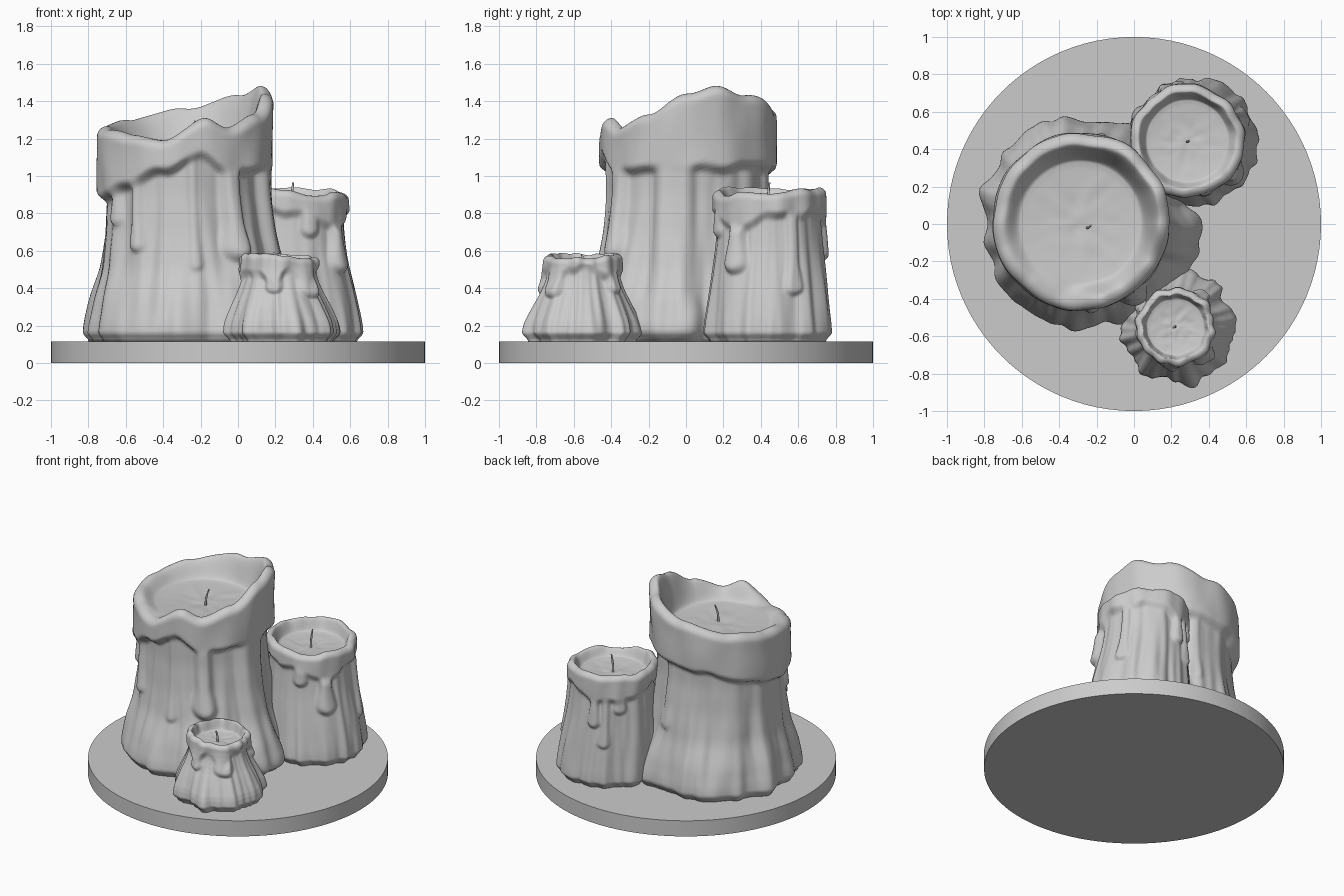
import bpy, bmesh, math
from mathutils import Vector, noise

if "Cube" in bpy.data.objects:
    bpy.data.objects.remove(bpy.data.objects["Cube"])

Z0 = 0.115   # top of the plate
SEG = 176    # columns around each candle


def smooth(t):
    t = max(0.0, min(1.0, t))
    return t * t * (3 - 2 * t)


def interp(keys, x):
    for (a, va), (b, vb) in zip(keys, keys[1:]):
        if x <= b:
            return va + (vb - va) * smooth((x - a) / (b - a)) if x > a else va
    return keys[-1][1]


def linear(keys, x):
    for (a, va), (b, vb) in zip(keys, keys[1:]):
        if x <= b:
            return va + (vb - va) * max(0, (x - a) / (b - a))
    return keys[-1][1]


def around(keys, deg):
    # heights given at angles, wrapping round the circle
    k = [(keys[-1][0] - 360, keys[-1][1])] + keys + [(keys[0][0] + 360, keys[0][1])]
    return interp(k, deg)


def candle(name, foot, top, profile, rim, low, lip, drips, pool, floor, flute, seed):
    size = profile[-1][1]

    def outer(deg, z):
        a = math.radians(deg)
        c, s = math.cos(a), math.sin(a)
        # soft profile by averaging neighbouring heights
        r = sum(linear(profile, z + d) for d in (-.03, 0, .03)) / 3
        r -= 0.035 * (1 - smooth((z - Z0) / 0.05))
        zl = around(low, deg) + 0.025 * noise.noise(Vector((c * 3, s * 3, seed + 9)))
        on_lip = smooth((z - zl) / 0.06)
        # vertical runs of wax on the shaft, stronger toward the foot
        down = 1 - smooth((z - Z0) / (zl - Z0))
        n = noise.noise(Vector((c * 3.6, s * 3.6, z * 1.1 + seed)))
        n += 0.5 * noise.noise(Vector((c * 7, s * 7, z * 2.2 + seed)))
        r += flute * n * (0.35 + 0.65 * down) * (1 - on_lip)
        # thick lip with gentle dents
        r += on_lip * (lip + 0.018 * noise.noise(Vector((c * 3, s * 3, z * 3 + seed))))
        # hanging drips
        extra = 0
        for ang, end, w, h in drips:
            d = ((deg - ang + 180) % 360 - 180) * math.pi / 180 * size
            below = max(0, end + w - z)
            wide = w * (1 - 0.3 * smooth((z - end - w) / 0.15))
            q = (d * d + below * below) / (wide * wide)
            if q < 2.2:
                extra = max(extra, h * (1 - smooth(q / 2.2)) * (1 - on_lip))
        return r + extra

    body_rings, crest_rings, bowl_rings, floor_rings = 72, 7, 12, 8
    bm = bmesh.new()
    rings = [[] for _ in range(body_rings + crest_rings + bowl_rings + floor_rings)]
    zmax = max(v for _, v in rim)
    cr = size * 0.09 + 0.015
    for i in range(SEG):
        deg = 360 * i / SEG
        a = math.radians(deg)
        c, s = math.cos(a), math.sin(a)
        zt = around(rim, deg) + 0.012 * noise.noise(Vector((c * 3, s * 3, seed + 4)))
        pts = []
        # outside wall
        for j in range(body_rings):
            z = Z0 + (zt - cr - Z0) * j / (body_rings - 1)
            pts.append((outer(deg, z), z))
        re = pts[-1][0]
        # rounded crest
        for j in range(1, crest_rings + 1):
            b = math.pi / 2 * j / crest_rings
            pts.append((re - cr * (1 - math.cos(b)), zt - cr + cr * math.sin(b)))
        rc = re - cr
        # inner wall of the bowl
        for j in range(1, bowl_rings + 1):
            t = j / bowl_rings
            pts.append((rc + (pool - rc) * t, zt + (floor + .015 - zt) * smooth(t)))
        # melted pool
        for j in range(1, floor_rings + 1):
            t = 1 - j / (floor_rings + 0.6)
            z = floor + .015 * t * t
            z += 0.012 * (1 - t) * noise.noise(Vector((c * t * 4, s * t * 4, seed)))
            pts.append((pool * t, z))
        for ring, (r, z) in zip(rings, pts):
            f = smooth((z - Z0) / (zmax - Z0) * 1.4)
            x = foot[0] + (top[0] - foot[0]) * f
            y = foot[1] + (top[1] - foot[1]) * f
            ring.append(bm.verts.new((x + r * c, y + r * s, z)))
    for lo, hi in zip(rings, rings[1:]):
        for i in range(SEG):
            k = (i + 1) % SEG
            bm.faces.new((lo[i], lo[k], hi[k], hi[i]))
    bm.faces.new(rings[-1])
    bm.faces.new(rings[0][::-1])
    for f in bm.faces:
        f.smooth = True
    me = bpy.data.meshes.new(name)
    bm.to_mesh(me)
    bm.free()
    bpy.context.collection.objects.link(bpy.data.objects.new(name, me))


def wick(name, x, y, z, h, lean):
    cu = bpy.data.curves.new(name, 'CURVE')
    cu.dimensions = '3D'
    cu.bevel_depth = 0.007
    cu.bevel_resolution = 2
    cu.use_fill_caps = True
    sp = cu.splines.new('BEZIER')
    pts = [(x, y, z - .02), (x + lean * .3, y, z + h * .5), (x + lean, y + lean * .6, z + h)]
    sp.bezier_points.add(2)
    for p, co, rad in zip(sp.bezier_points, pts, (1.1, 1, .7)):
        p.co = co
        p.radius = rad
        p.handle_left_type = p.handle_right_type = 'AUTO'
    bpy.context.collection.objects.link(bpy.data.objects.new(name, cu))


# round plate
bpy.ops.mesh.primitive_cylinder_add(vertices=96, radius=1, depth=Z0, location=(0, 0, Z0 / 2))
bpy.context.object.name = "plate"
bpy.ops.object.shade_smooth_by_angle(angle=math.radians(30))

# tall candle with slanted rim
candle("large_candle", (-.25, 0), (-.285, .01),
       [(.1, .57), (.2, .565), (.35, .53), (.5, .475), (.7, .44), (.9, .42), (1.2, .42)],
       [(0, 1.44), (20, 1.48), (45, 1.43), (90, 1.36), (135, 1.30), (170, 1.27), (200, 1.25),
        (230, 1.22), (255, 1.19), (285, 1.31), (303, 1.26), (330, 1.33)],
       [(0, 1.01), (60, 1.02), (110, .99), (150, .9), (190, .85), (225, .91), (255, 1.0),
        (280, 1.07), (305, .98), (330, 1.01)],
       .052,
       [(233, .60, .035, .03), (304, .56, .06, .055), (350, .12, .12, .055), (212, .74, .035, .025),
        (275, .5, .03, .02), (75, .55, .04, .02)],
       .32, 1.175, .05, 3.1)
wick("large_wick", -.25, -.02, 1.175, .12, .02)

# middle candle
candle("medium_candle", (.32, .44), (.285, .445),
       [(.1, .345), (.2, .342), (.4, .318), (.6, .29), (.75, .275), (.95, .27)],
       [(0, .90), (40, .93), (90, .935), (150, .93), (215, .94), (260, .93), (300, .89), (335, .92)],
       [(0, .76), (60, .77), (100, .72), (135, .72), (180, .78), (240, .79), (285, .75), (324, .68)],
       .03,
       [(324, .49, .05, .045), (25, .37, .035, .03), (100, .56, .035, .03), (135, .66, .035, .03),
        (115, .42, .03, .02), (290, .68, .04, .03)],
       .215, .835, .03, 17.7)
wick("medium_wick", .285, .44, .835, .13, .01)

# small candle
candle("small_candle", (.235, -.55), (.222, -.55),
       [(.1, .305), (.2, .308), (.3, .265), (.4, .215), (.48, .19), (.6, .185)],
       [(0, .56), (50, .575), (110, .585), (180, .58), (230, .585), (275, .575), (320, .56)],
       [(0, .49), (45, .42), (80, .46), (130, .43), (180, .44), (225, .45), (262, .41),
        (285, .46), (315, .39), (340, .46)],
       .022,
       [(50, .38, .035, .03), (315, .36, .045, .035), (262, .38, .035, .025), (150, .37, .03, .025)],
       .15, .50, .042, 29.2)
wick("small_wick", .22, -.55, .50, .08, -.01)
